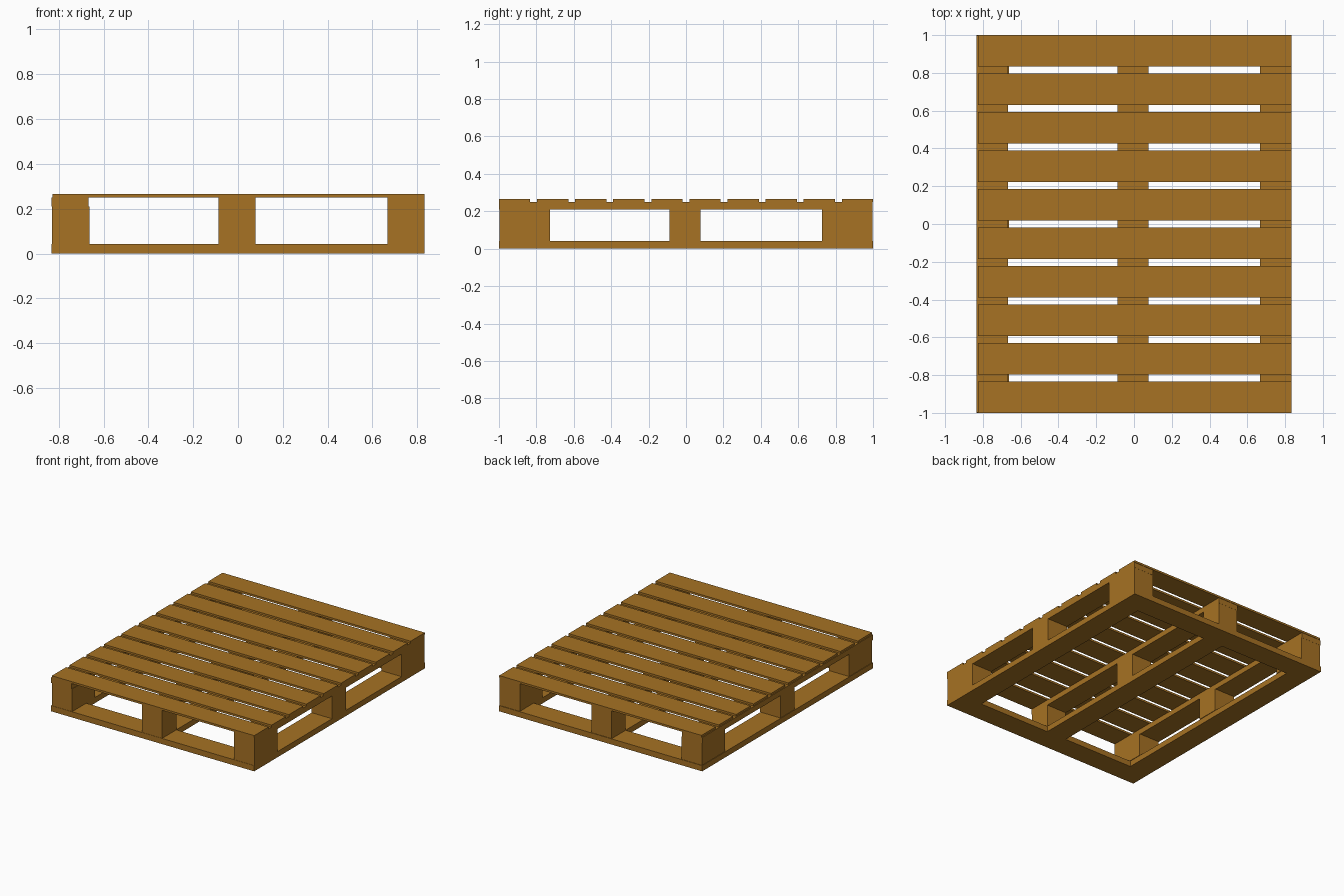
import bpy

if "Cube" in bpy.data.objects:
    bpy.data.objects.remove(bpy.data.objects["Cube"], do_unlink=True)

# Single wood colour
wood = bpy.data.materials.new("warm_brown_wood")
wood.use_nodes = True
colour = (0.385, 0.168, 0.017, 1)
wood.diffuse_color = colour
wood.node_tree.nodes["Principled BSDF"].inputs["Base Color"].default_value = colour


def board(name, x, y, z):
    """Box spanning the given (low, high) range on each axis."""
    spans = (x, y, z)
    bpy.ops.mesh.primitive_cube_add(size=1, location=[(a + b) / 2 for a, b in spans])
    obj = bpy.context.object
    obj.name = name
    obj.scale = [b - a for a, b in spans]
    bpy.ops.object.transform_apply(location=False, rotation=False, scale=True)
    obj.data.materials.append(wood)
    return obj


HALF_X, WIDTH = 0.833, 0.167
BASE, BLOCK, STRINGER, TOP = 0.042, 0.21, 0.25, 0.265
columns = {
    "right": (-HALF_X, WIDTH - HALF_X),
    "middle": (-0.088, 0.077),
    "left": (HALF_X - WIDTH, HALF_X),
}

# Bottom frame: two end boards joined by three lengthwise runners
board("front_base_board", (-HALF_X, HALF_X), (-1, WIDTH - 1), (0, BASE))
board("back_base_board", (-HALF_X, HALF_X), (1 - WIDTH, 1), (0, BASE))
for side, x in columns.items():
    board(side + "_base_runner", x, (WIDTH - 1, 1 - WIDTH), (0, BASE))

# Nine blocks, deeper at the corners, with a stringer over each row
for side, x in columns.items():
    depth = WIDTH if side == "middle" else 0.272
    rows = {
        "front": (-0.998, depth - 1),
        "centre": (-0.088, 0.077),
        "back": (1 - depth, 0.996),
    }
    inset = 0.004 if side == "right" else 0
    for row, y in rows.items():
        board(f"{row}_{side}_block", (x[0] + inset, x[1] + inset), y, (BASE, BLOCK))
    board(side + "_stringer", x, (-0.999, 0.997), (BLOCK, STRINGER))

# Ten evenly spaced deck slats
SLATS = 10
for i in range(SLATS):
    start = -1 + i * (2 - WIDTH) / (SLATS - 1)
    board(f"deck_slat_{i + 1}", (-0.827, HALF_X), (start, start + WIDTH), (STRINGER, TOP))
